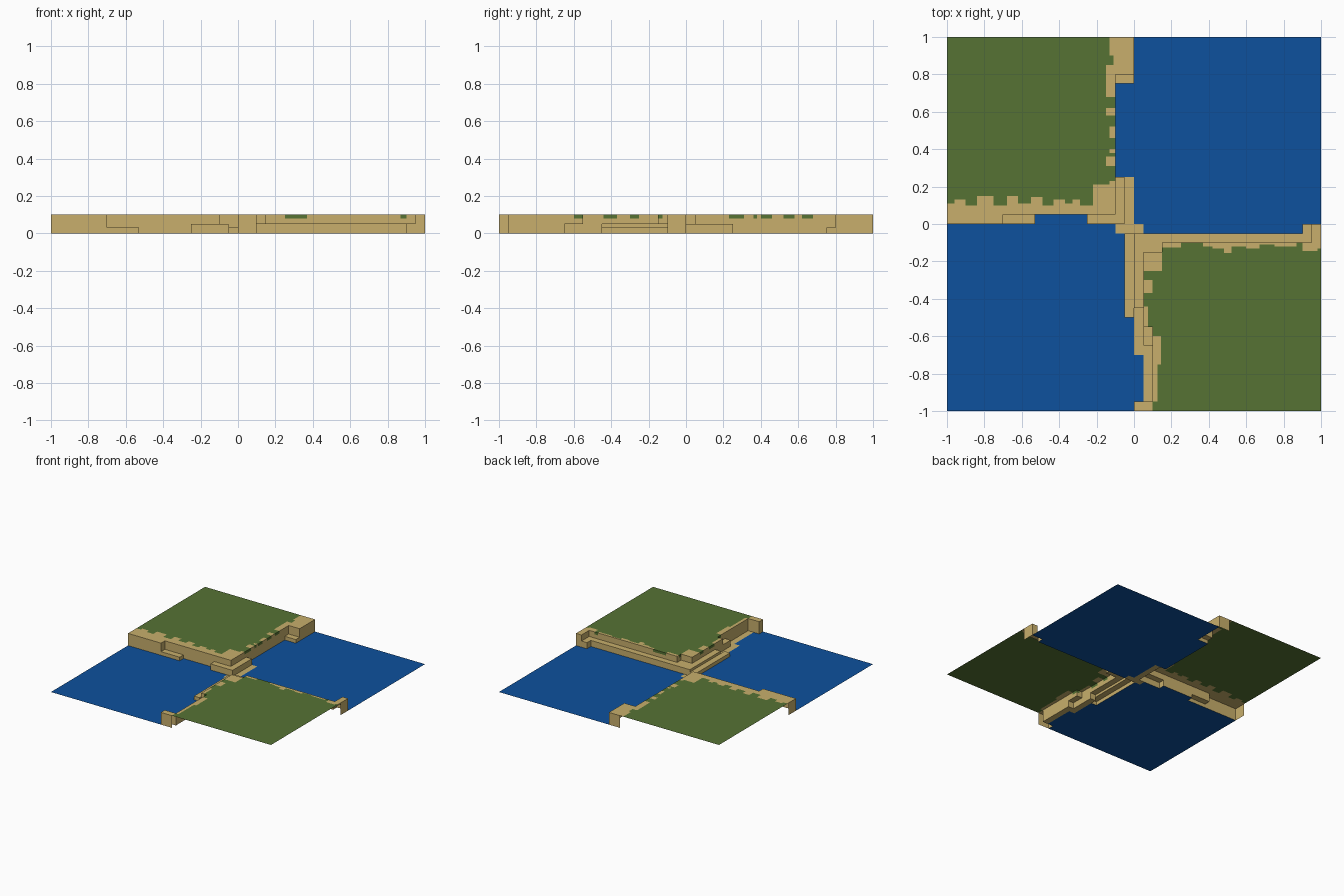
import bpy, bmesh

if "Cube" in bpy.data.objects:
    bpy.data.objects.remove(bpy.data.objects["Cube"])

H = 0.1      # plateau height
DRIP = 0.02  # grass overhang on the cliff face

def mat(name, rgb):
    m = bpy.data.materials.new(name)
    m.diffuse_color = (*rgb, 1)
    m.use_nodes = True
    m.node_tree.nodes["Principled BSDF"].inputs["Base Color"].default_value = m.diffuse_color
    return m

MATS = {"water": mat("deep_blue", (0.004, 0.083, 0.34)),
        "sand": mat("sand", (0.58, 0.43, 0.15)),
        "grass": mat("grass_green", (0.093, 0.17, 0.034))}

# Painted rectangles (x0, x1, y0, y1, height, surface); later ones win
R = [(-1, 1, -1, 1, 0, "water"),
     # north-west and south-east plateaus
     (-1, -0.1, 0.05, 1, H, "grass"),
     (0.05, 1, -1, -0.1, H, "grass")]

# Sand fringe on the north-west plateau, south side: (x end, depth in y)
x = -1
for e, d in [(-.96, .11), (-.9, .13), (-.84, .10), (-.75, .15), (-.68, .10), (-.62, .15),
             (-.55, .11), (-.49, .145), (-.43, .10), (-.37, .13), (-.33, .11), (-.29, .13),
             (-.22, .10), (-.1, .21)]:
    R.append((x, e, 0.05, d, H, "sand"))
    x = e
# north-west plateau, east side: (y start, y end, x edge)
for a, b, d in [(.21, .23, -.13), (.31, .36, -.15), (.38, .4, -.13), (.46, .52, -.13),
                (.58, .62, -.15), (.68, .85, -.15), (.85, .9, -.11), (.9, 1, -.13)]:
    R.append((d, -.1, a, b, H, "sand"))
# south-east plateau, west side
for a, b, d in [(-.25, -.1, .15), (-.37, -.3, .10), (-.55, -.44, .075), (-.6, -.55, .1),
                (-.75, -.6, .145), (-.95, -.75, .125), (-1, -.95, .1)]:
    R.append((.05, d, a, b, H, "sand"))
# south-east plateau, north side
for a, b, d in [(.15, .25, -.125), (.37, .42, -.12), (.42, .48, -.13), (.48, .52, -.155),
                (.52, .6, -.12), (.6, .67, -.13), (.67, .75, -.11), (.75, .87, -.12),
                (.9, .98, -.145), (.98, 1, -.13)]:
    R.append((a, b, d, -.1, H, "sand"))

# Ledges, beaches and end blocks
R += [(-1, -.7, 0, .05, H, "sand"), (-.7, -.53, 0, .05, .03, "sand"),
      (-.25, -.05, 0, .05, .05, "sand"), (-.1, -.05, .05, .25, .05, "sand"),
      (-.05, 0, 0, .25, 0, "sand"), (-.1, .05, -.05, 0, 0, "sand"),
      (-.1, 0, .75, .8, .03, "sand"), (-.1, 0, .8, 1, H, "sand"),
      (.05, .95, -.1, -.05, .05, "sand"), (.9, .95, -.05, 0, .05, "sand"),
      (.95, 1, -.1, 0, H, "sand"), (.05, .15, -.15, -.1, .05, "sand"),
      (-.05, 0, -.5, -.05, .03, "sand"), (0, .05, -.45, -.05, .05, "sand"),
      (0, .05, -.7, -.45, 0, "sand"), (.05, .1, -.65, -.55, .05, "sand"),
      (.05, .1, -.95, -.65, 0, "sand"), (0, .05, -1, -.95, H, "sand"),
      (.05, .1, -1, -.95, H, "sand"), (.05, .06, -.95, -.7, 0, "sand")]

xs = sorted({v for r in R for v in r[:2]})
ys = sorted({v for r in R for v in r[2:4]})

def cell(px, py):
    for x0, x1, y0, y1, h, s in reversed(R):
        if x0 < px < x1 and y0 < py < y1:
            return h, s

BMS = {k: bmesh.new() for k in MATS}

def quad(kind, pts):
    bm = BMS[kind]
    bm.faces.new([bm.verts.new(p) for p in pts])

def wall(a, b, lo, hi, surf):
    """Vertical face from a to b; outside lies to the right of a -> b."""
    mid = hi
    if surf == "grass":
        mid = max(lo, hi - DRIP)
        quad("grass", [(*a, mid), (*b, mid), (*b, hi), (*a, hi)])
    if mid > lo:
        quad("sand", [(*a, lo), (*b, lo), (*b, mid), (*a, mid)])

nx, ny = len(xs) - 1, len(ys) - 1
grid = [[cell((xs[i] + xs[i+1]) / 2, (ys[j] + ys[j+1]) / 2) for j in range(ny)]
        for i in range(nx)]

for i in range(nx):
    for j in range(ny):
        h, s = grid[i][j]
        x0, x1, y0, y1 = xs[i], xs[i+1], ys[j], ys[j+1]
        quad(s, [(x0, y0, h), (x1, y0, h), (x1, y1, h), (x0, y1, h)])
        sides = [(i, j-1, (x0, y0), (x1, y0)), (i+1, j, (x1, y0), (x1, y1)),
                 (i, j+1, (x1, y1), (x0, y1)), (i-1, j, (x0, y1), (x0, y0))]
        for a, b, p, q in sides:
            if 0 <= a < nx and 0 <= b < ny:
                low = grid[a][b][0]
                if low < h:
                    wall(p, q, low, h, s)
            elif h > 0 and (abs((x0+x1)/2) < .1 or abs((y0+y1)/2) < .1) and s == "sand":
                wall(p, q, 0, h, s)   # end caps of the cliffs only

for kind, name in [("water", "water_surface"), ("sand", "sand_cliffs"), ("grass", "grass_plateaus")]:
    bm = BMS[kind]
    bmesh.ops.remove_doubles(bm, verts=bm.verts, dist=1e-5)
    me = bpy.data.meshes.new(name)
    bm.to_mesh(me)
    bm.free()
    me.materials.append(MATS[kind])
    bpy.context.collection.objects.link(bpy.data.objects.new(name, me))
